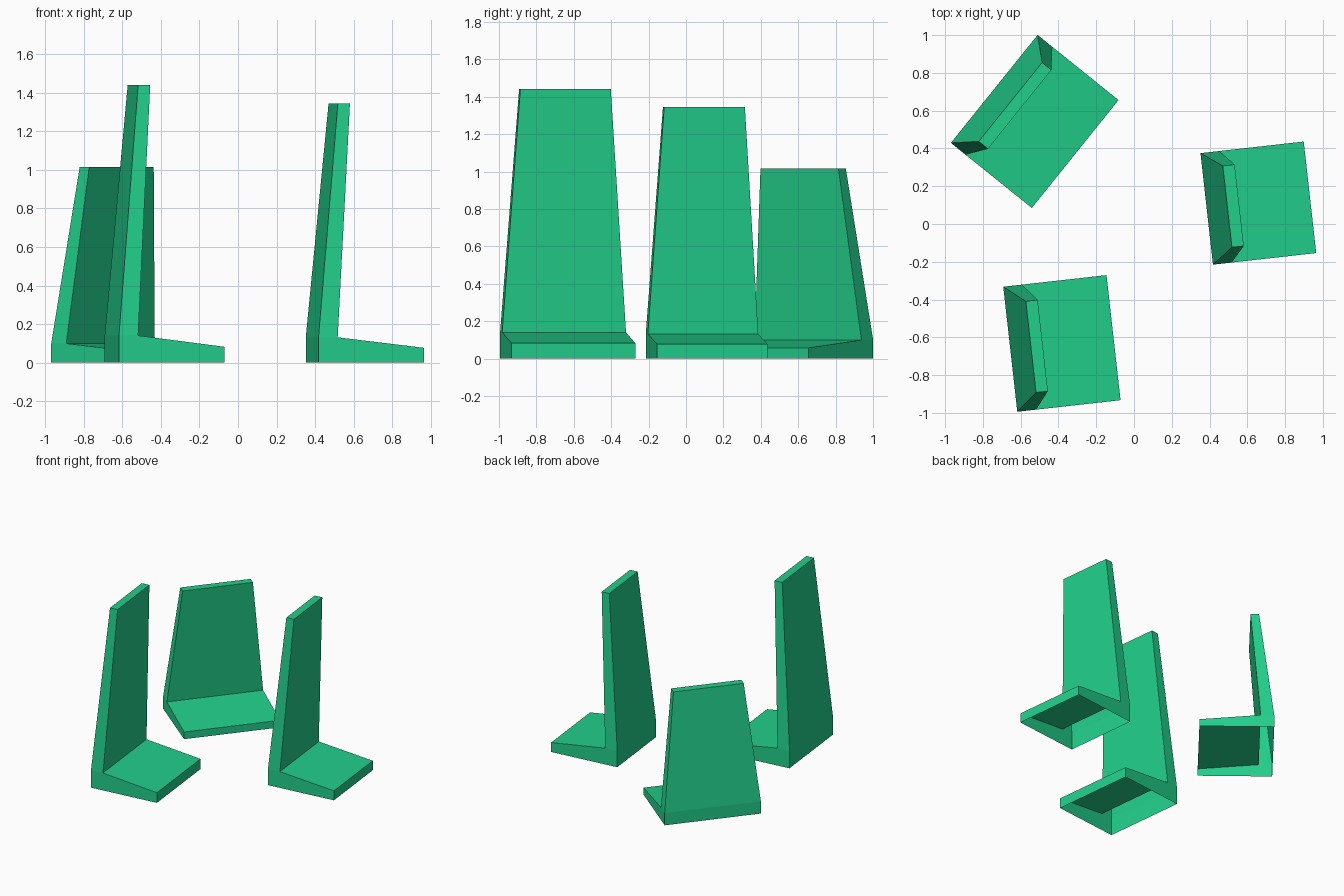
import bpy
import bmesh
import math
from mathutils import Matrix

cube = bpy.data.objects.get("Cube")
if cube:
    bpy.data.objects.remove(cube, do_unlink=True)

green = bpy.data.materials.new("emerald_green")
green.use_nodes = True
COLOR = (0.016, 0.62, 0.26, 1.0)
green.diffuse_color = COLOR
green.node_tree.nodes["Principled BSDF"].inputs["Base Color"].default_value = COLOR

# Side profile: depth, height fraction, width fraction
PROFILE = [
    (0.0, 0.0, 1.0),       # back foot
    (0.0, 0.0975, 1.0),    # back kink
    (0.11, 1.0, 0.73),     # panel top, back
    (0.173, 1.0, 0.73),    # panel top, front
    (0.10, 0.0975, 1.0),   # inner corner
    (0.55, 0.057, 1.0),    # foot tip
    (0.55, 0.0, 1.0),      # foot tip, ground
]


def leaning_panel(name, x, y, angle, width, height):
    """Tapered upright panel with a sloping foot, open underneath."""
    bm = bmesh.new()
    left = [bm.verts.new((d, w * width / 2, h * height)) for d, h, w in PROFILE]
    right = [bm.verts.new((d, -w * width / 2, h * height)) for d, h, w in PROFILE]
    # Outer skin running over the profile
    for j in range(len(PROFILE) - 1):
        bm.faces.new((left[j], right[j], right[j + 1], left[j + 1]))
    # Sides: foot part, then tapered panel part
    for ids in ((0, 1, 4, 5, 6), (1, 2, 3, 4)):
        bm.faces.new([left[i] for i in ids])
        bm.faces.new([right[i] for i in reversed(ids)])
    mesh = bpy.data.meshes.new(name)
    bm.to_mesh(mesh)
    bm.free()
    mesh.materials.append(green)
    obj = bpy.data.objects.new(name, mesh)
    obj.matrix_world = (Matrix.Translation((x, y, 0))
                        @ Matrix.Rotation(math.radians(angle), 4, "Z"))
    bpy.context.collection.objects.link(obj)
    return obj


leaning_panel("short_panel", -0.74, 0.715, -38.8, 0.733, 1.015)
leaning_panel("tall_panel", -0.655, -0.663, 6.4, 0.666, 1.44)
leaning_panel("middle_panel", 0.385, 0.08, 6.4, 0.594, 1.345)
